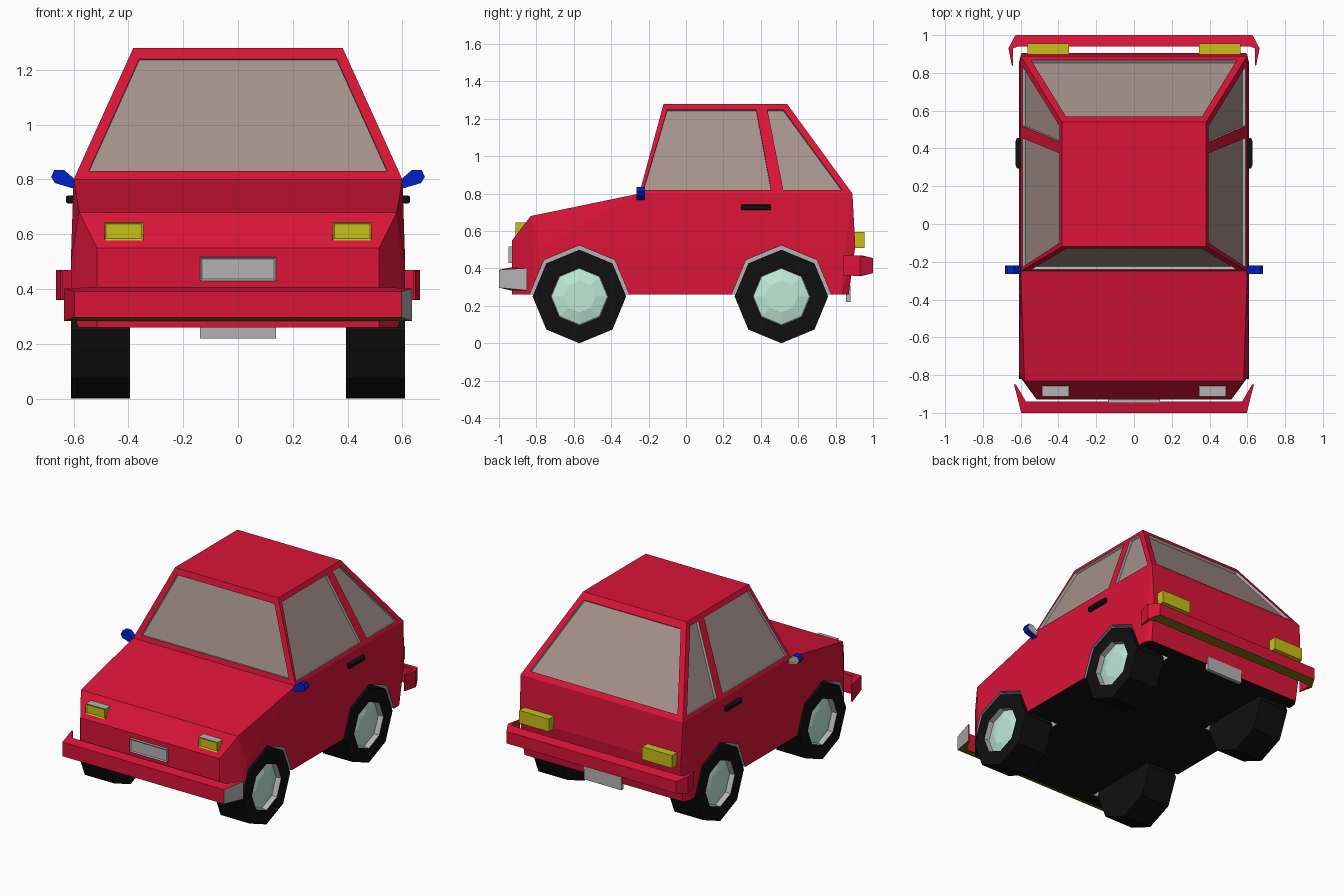
import bpy, bmesh, math
from mathutils import Vector

if "Cube" in bpy.data.objects:
    bpy.data.objects.remove(bpy.data.objects["Cube"])

COLOURS = dict(red=(.70, .007, .04), grey=(.45, .45, .45), glass=(.38, .29, .26), black=(.005, .005, .005),
               mint=(.52, .82, .68), yellow=(.58, .53, .01), blue=(0, .015, .58), olive=(.16, .15, .005))
MATS, IDX = [], {}
for i, (n, c) in enumerate(COLOURS.items()):
    m = bpy.data.materials.new(n)
    m.diffuse_color = (*c, 1)
    m.use_nodes = True
    m.node_tree.nodes["Principled BSDF"].inputs["Base Color"].default_value = m.diffuse_color
    MATS.append(m)
    IDX[n] = i


def finish(bm, name):
    """Turn a bmesh into a flat-shaded object with the shared palette."""
    me = bpy.data.meshes.new(name)
    bm.to_mesh(me)
    bm.free()
    for m in MATS:
        me.materials.append(m)
    ob = bpy.data.objects.new(name, me)
    bpy.context.scene.collection.objects.link(ob)
    return ob


def hull(pts, colour):
    """Convex solid with coplanar triangles merged."""
    bm = bmesh.new()
    vs = [bm.verts.new(p) for p in pts]
    bmesh.ops.convex_hull(bm, input=vs)
    bmesh.ops.delete(bm, geom=[v for v in bm.verts if not v.link_faces], context='VERTS')
    bmesh.ops.dissolve_limit(bm, angle_limit=.02, verts=bm.verts[:], edges=bm.edges[:])
    bmesh.ops.recalc_face_normals(bm, faces=bm.faces[:])
    bm.normal_update()
    for f in bm.faces:
        f.material_index = IDX[colour]
    return bm


def paint(bm, direction, colour, limit=.9):
    hits = [f for f in bm.faces if f.normal.dot(Vector(direction)) > limit]
    for f in hits:
        f.material_index = IDX[colour]
    return hits


def recess(bm, direction, colour, width=.01, depth=-.006):
    bmesh.ops.inset_individual(bm, faces=paint(bm, direction, colour), thickness=width, depth=depth)


def box_pts(x, y, z):
    return [(a, b, c) for a in x for b in y for c in z]


def octagon(x, y, z, r):
    return [(x, y + r * math.sin(k * math.pi / 4), z + r * math.cos(k * math.pi / 4)) for k in range(8)]


def loft(rings, colour, cap=True):
    """Skin a row of equal-length rings and close the ends."""
    bm = bmesh.new()
    rows = [[bm.verts.new(p) for p in r] for r in rings]
    n = len(rows[0])
    for a, b in zip(rows, rows[1:]):
        for i in range(n):
            bm.faces.new((a[i], a[(i + 1) % n], b[(i + 1) % n], b[i]))
    bm.faces.new(rows[0])
    bm.faces.new(rows[-1])
    bmesh.ops.recalc_face_normals(bm, faces=bm.faces[:])
    bm.normal_update()
    for f in bm.faces:
        f.material_index = IDX[colour]
    return bm


# Body shell: wedge-nosed lower hull, cabin drawn up from its flat deck
half = [(.515, -.93, .26), (.515, -.93, .55), (.58, -.83, .68), (.60, -.25, .80), (.60, .89, .80),
        (.595, .905, .52), (.585, .87, .26), (.61, -.80, .26), (.61, -.78, .50), (.61, .83, .26), (.61, .85, .50)]
bm = hull([(s * x, y, z) for x, y, z in half for s in (1, -1)], 'red')
paint(bm, (0, 0, -1), 'black')
deck = [f for f in bm.faces if f.normal.z > .99]
roof = bmesh.ops.extrude_discrete_faces(bm, faces=deck)['faces'][0]
for v in roof.verts:
    v.co = (math.copysign(.382, v.co.x), -.12 if v.co.y < .3 else .54, 1.28)
bmesh.ops.recalc_face_normals(bm, faces=bm.faces[:])
body = finish(bm, 'body')

# Window and wheel-well cutters, gathered into one helper
cut = bmesh.new()


def add_cutter(b):
    me = bpy.data.meshes.new('tmp')
    b.to_mesh(me)
    b.free()
    cut.from_mesh(me)
    bpy.data.meshes.remove(me)


def window(pts, normal):
    n = Vector(normal).normalized()
    b = hull([Vector(p) + n * d for p in pts for d in (.03, -.018)], 'grey')
    paint(b, -n, 'glass')
    add_cutter(b)


def front_y(z):
    return -.25 + (z - .8) * .13 / .48


def rear_y(z):
    return .89 - (z - .8) * .35 / .48


def side_x(z):
    return .60 - (z - .8) * .218 / .48


pane = [(-.545, .83), (.545, .83), (.36, 1.24), (-.36, 1.24)]
window([(x, front_y(z), z) for x, z in pane], (0, -.48, .13))
window([(x, rear_y(z), z) for x, z in pane], (0, .48, .35))
for s in (1, -1):
    for shape in ([(-.228, .82), (.455, .82), (.375, 1.25), (-.10, 1.25)],
                  [(.52, .82), (.835, .82), (.52, 1.25), (.435, 1.25)]):
        window([(s * side_x(z), y, z) for y, z in shape], (s * .48, 0, .218))
    for y in (-.57, .51):
        add_cutter(hull(octagon(s * .37, y, .255, .268) + octagon(s * .7, y, .255, .268), 'grey'))
cutter = finish(cut, 'cutter')
cutter.hide_render = True
mod = body.modifiers.new('openings', 'BOOLEAN')
mod.operation, mod.solver, mod.object = 'DIFFERENCE', 'EXACT', cutter
bpy.context.view_layer.objects.active = body
body.select_set(True)
bpy.ops.object.modifier_apply(modifier=mod.name)
bpy.data.objects.remove(cutter)

for s, side in ((1, 'right'), (-1, 'left')):
    # Wheels: eight-sided tyre with a recessed, domed hub
    for y, end in ((-.57, 'front'), (.51, 'rear')):
        bm = loft([octagon(s * x, y, .25, r) for x, r in
                   ((.395, .25), (.61, .25), (.61, .155), (.575, .15), (.592, .085))], 'black')
        for f in bm.faces:
            c = f.calc_center_median()
            r = math.hypot(c.y - y, c.z - .25)
            if r < .125 and abs(c.x) > .5:
                f.material_index = IDX['mint']
            elif r < .15 and abs(c.x) > .5:
                f.material_index = IDX['grey']
        finish(bm, f'{end}_{side}_wheel')

    # Headlights and tail lights
    xs = (s * .345, s * .488)
    bm = hull(box_pts(xs, (-.912, -.83), (.577, .645)), 'yellow')
    paint(bm, (0, 0, 1), 'grey')
    recess(bm, (0, -1, 0), 'yellow')
    finish(bm, f'{side}_headlight')
    finish(hull(box_pts((s * .345, s * .565), (.87, .955), (.51, .595)), 'yellow'), f'{side}_tail_light')

    # Wing mirror: faceted housing tapering into the door
    outline = [(.595, .765), (.595, .80), (.635, .835), (.67, .835), (.682, .81), (.668, .787), (.63, .787)]
    bm = hull([(s * x, y, z) for x, z in outline for y in (-.265, -.22)], 'blue')
    recess(bm, (0, 1, 0), 'grey')
    finish(bm, f'{side}_mirror')

    # Door handle
    finish(hull(box_pts((s * .595, s * .62), (.295, .455), (.712, .742)) +
                box_pts((s * .628,), (.315, .435), (.717, .737)), 'black'), f'{side}_door_handle')


def bumper(stations, name):
    """Wrap-around bar: (outer xy, inner xy, outer z range, inner z range) per station."""
    def ring(st, s):
        (ox, oy), (ix, iy), (ol, oh), (il, ih) = st
        return [(s * ox, oy, oh), (s * ox, oy, ol), (s * ix, iy, il), (s * ix, iy, ih)]
    bm = loft([ring(st, 1) for st in stations] + [ring(st, -1) for st in reversed(stations)], 'red')
    paint(bm, (0, 0, -1), 'olive', .5)
    return bm


# Bumpers
bm = bumper([((.635, -.85), (.625, -.85), (.283, .402), (.283, .402)),
             ((.597, -1), (.572, -.94), (.297, .392), (.283, .405))], 'front_bumper')
for f in paint(bm, (1, 0, 0), 'grey', .8):
    pass
finish(bm, 'front_bumper')
bm = bumper([((.647, .84), (.640, .84), (.362, .468), (.362, .468)),
             ((.665, .93), (.640, .93), (.36, .47), (.36, .47)),
             ((.628, 1), (.615, .94), (.375, .455), (.36, .47))], 'rear_bumper')
finish(bm, 'rear_bumper')

# Number plates
bm = hull(box_pts((-.138, .138), (-.948, -.92), (.43, .517)), 'grey')
recess(bm, (0, -1, 0), 'grey')
finish(bm, 'front_plate')
finish(hull(box_pts((-.138, .138), (.856, .88), (.22, .31)), 'grey'), 'rear_plate')
